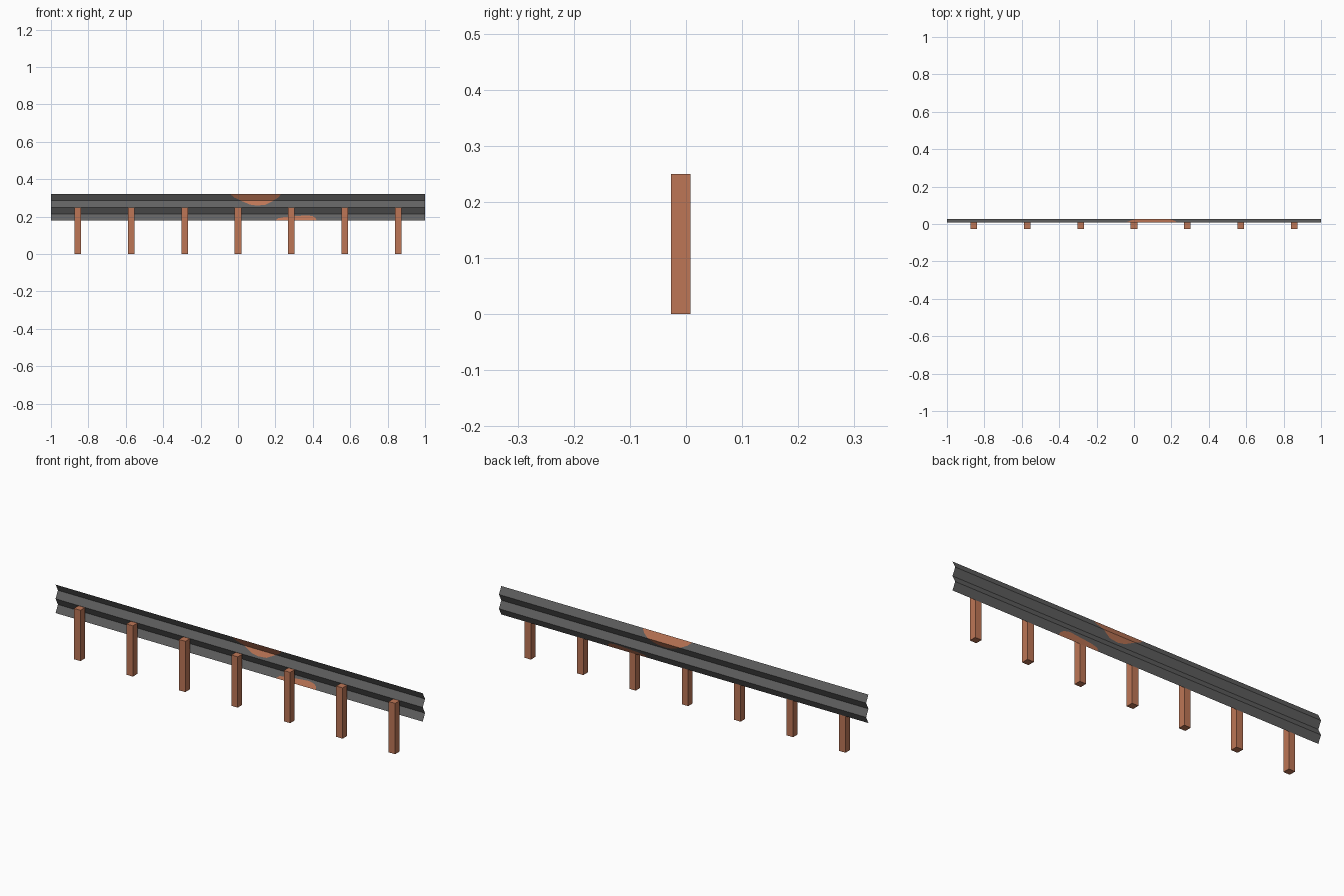
import bpy
import bmesh
from mathutils import Vector

if "Cube" in bpy.data.objects:
    bpy.data.objects.remove(bpy.data.objects["Cube"], do_unlink=True)


def make_material(name, rgb):
    mat = bpy.data.materials.new(name)
    mat.use_nodes = True
    mat.diffuse_color = (*rgb, 1)
    mat.node_tree.nodes["Principled BSDF"].inputs["Base Color"].default_value = (*rgb, 1)
    return mat


steel = make_material("dark steel", (0.121, 0.121, 0.121))
rust = make_material("rust brown", (0.51, 0.18, 0.093))


def add_object(name, bm, materials):
    mesh = bpy.data.meshes.new(name)
    bm.to_mesh(mesh)
    bm.free()
    for mat in materials:
        mesh.materials.append(mat)
    obj = bpy.data.objects.new(name, mesh)
    bpy.context.collection.objects.link(obj)
    return obj


def paint_patch(bm, outline):
    """Cut a convex (x, z) outline, listed counter-clockwise, into the sheet and colour its inside."""
    inside = list(bm.faces)
    for (x0, z0), (x1, z1) in zip(outline, outline[1:]):
        point = Vector((x0, 0, z0))
        inward = Vector((z0 - z1, 0, x1 - x0))
        geom = set(inside)
        for face in inside:
            geom.update(face.edges)
            geom.update(face.verts)
        cut = bmesh.ops.bisect_plane(bm, geom=list(geom), dist=1e-6,
                                     plane_co=point, plane_no=inward)
        faces = set(inside) | {g for g in cut["geom"] if isinstance(g, bmesh.types.BMFace)}
        inside = [f for f in faces if f.is_valid
                  and (f.calc_center_median() - point).dot(inward) > 0]
    for face in inside:
        face.material_index = 1


# Rail: a folded sheet swept along x
PROFILE = [(0.009, 0.32), (0.027, 0.285), (0.009, 0.25), (0.027, 0.215), (0.009, 0.18)]
bm = bmesh.new()
ends = [[bm.verts.new((x, y, z)) for y, z in PROFILE] for x in (-1, 1)]
for i in range(len(PROFILE) - 1):
    bm.faces.new((ends[0][i], ends[0][i + 1], ends[1][i + 1], ends[1][i]))

# Rust patches on the upper and lower edges
paint_patch(bm, [(-0.04, 0.32), (-0.02, 0.302), (0.02, 0.283), (0.065, 0.264), (0.1, 0.259),
                 (0.145, 0.263), (0.185, 0.283), (0.215, 0.302), (0.23, 0.32)])
paint_patch(bm, [(0.42, 0.18), (0.415, 0.193), (0.40, 0.202), (0.37, 0.207),
                 (0.25, 0.198), (0.215, 0.192), (0.20, 0.18)])
add_object("rail", bm, [steel, rust])

# Posts: seven evenly spaced square bars in front of the rail
for i in range(7):
    bm = bmesh.new()
    bmesh.ops.create_cube(bm, size=1)
    bmesh.ops.scale(bm, vec=(0.035, 0.035, 0.25), verts=bm.verts)
    bmesh.ops.translate(bm, vec=((i - 3) * 2 / 7, -0.0095, 0.125), verts=bm.verts)
    add_object(f"post_{i + 1}", bm, [rust])
